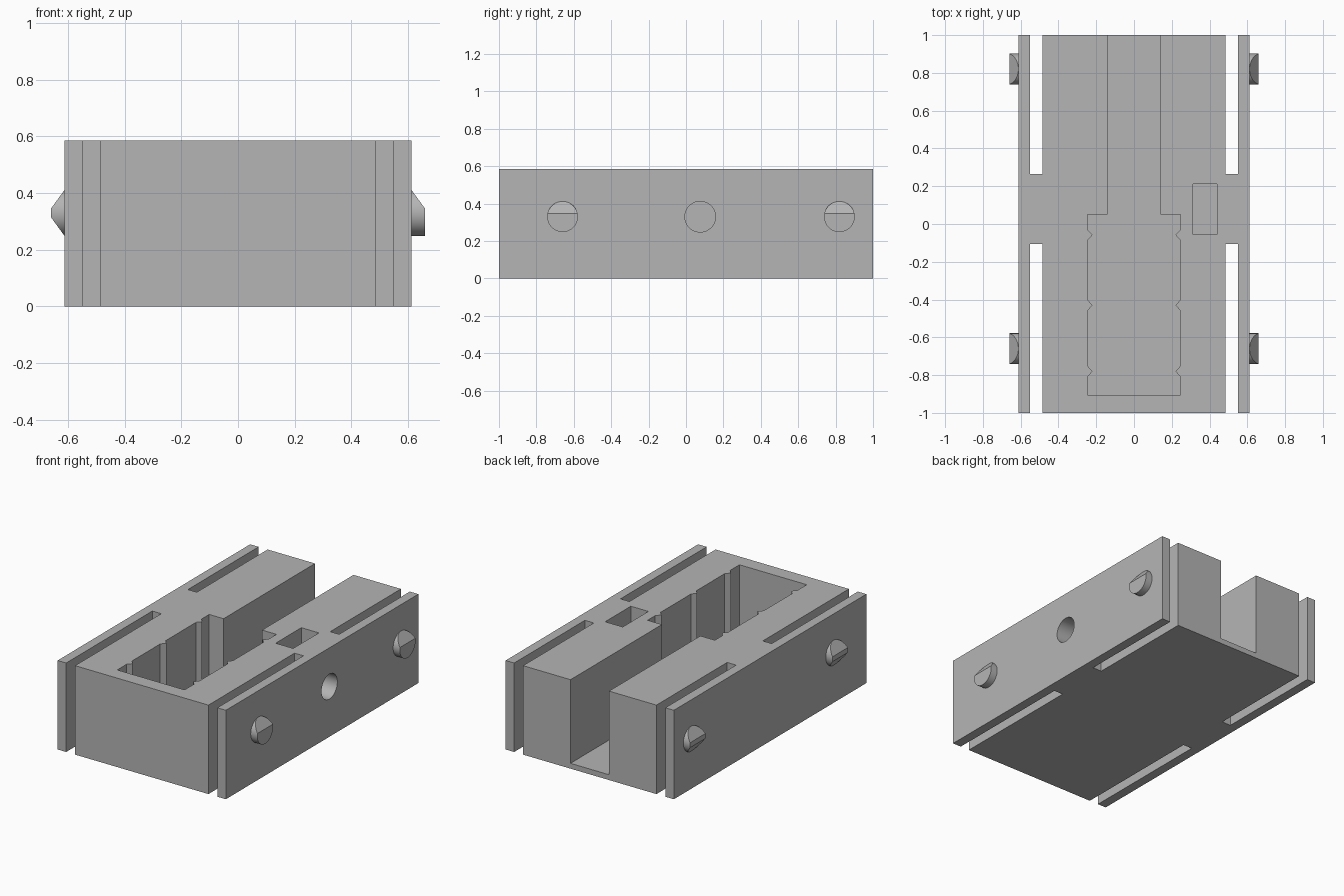
import bpy, bmesh, math
from mathutils import Matrix, Vector

if "Cube" in bpy.data.objects:
    bpy.data.objects.remove(bpy.data.objects["Cube"], do_unlink=True)

HEIGHT, FLOOR = 0.585, 0.035
SIDE, TIP = 0.612, 0.66          # outer wall face and stud end
STUD_Z, STUD_R = 0.33, 0.082

grey = bpy.data.materials.new("plain grey")
grey.use_nodes = True
GREY = (0.46, 0.46, 0.46, 1)
grey.diffuse_color = GREY
grey.node_tree.nodes["Principled BSDF"].inputs["Base Color"].default_value = GREY


def finish(name, bm):
    bmesh.ops.recalc_face_normals(bm, faces=bm.faces)
    mesh = bpy.data.meshes.new(name)
    bm.to_mesh(mesh)
    bm.free()
    mesh.materials.append(grey)
    obj = bpy.data.objects.new(name, mesh)
    bpy.context.collection.objects.link(obj)
    return obj


def prism(name, outline, z0, z1):
    """Extrude a plan outline upward."""
    bm = bmesh.new()
    face = bm.faces.new([bm.verts.new((x, y, z0)) for x, y in outline])
    new = bmesh.ops.extrude_face_region(bm, geom=[face])["geom"]
    bmesh.ops.translate(bm, vec=(0, 0, z1 - z0),
                        verts=[v for v in new if isinstance(v, bmesh.types.BMVert)])
    return finish(name, bm)


def rect(x0, x1, y0, y1):
    return [(x0, y0), (x1, y0), (x1, y1), (x0, y1)]


def rod_mesh(x0, x1, y, radius):
    """Cylinder lying along x."""
    bm = bmesh.new()
    bmesh.ops.create_cone(
        bm, cap_ends=True, segments=48, radius1=radius, radius2=radius, depth=x1 - x0,
        matrix=Matrix.Translation(((x0 + x1) / 2, y, STUD_Z)) @ Matrix.Rotation(math.pi / 2, 4, 'Y'))
    return bm


def smooth(obj):
    bpy.ops.object.select_all(action='DESELECT')
    obj.select_set(True)
    bpy.context.view_layer.objects.active = obj
    bpy.ops.object.shade_smooth_by_angle(angle=math.radians(30))


def cut(target, cutter):
    mod = target.modifiers.new(cutter.name, 'BOOLEAN')
    mod.operation = 'DIFFERENCE'
    mod.solver = 'EXACT'
    mod.object = cutter
    bpy.context.view_layer.objects.active = target
    bpy.ops.object.modifier_apply(modifier=mod.name)
    bpy.data.objects.remove(cutter, do_unlink=True)


# Body with slots separating the thin side walls
half = [(0.485, -1), (0.485, -0.105), (0.55, -0.105), (0.55, -1), (SIDE, -1),
        (SIDE, 1), (0.55, 1), (0.55, 0.265), (0.485, 0.265), (0.485, 1)]
body = prism("body", half + [(-x, y) for x, y in reversed(half)], 0, HEIGHT)

# Main pocket with small vertical ridges, opening into the rear channel
wall = [(0.245, -0.905)]
for y in (-0.78, -0.43, -0.058):
    wall += [(0.245, y - 0.028), (0.22, y), (0.245, y + 0.028)]
wall += [(0.245, 0.05), (0.14, 0.05), (0.14, 1.1)]
cut(body, prism("pocket_cutter", wall + [(-x, y) for x, y in reversed(wall)], FLOOR, 1))

# Small side pocket and the round hole leading into it
cut(body, prism("side_pocket_cutter", rect(0.312, 0.44, -0.055, 0.212), FLOOR, 1))
cut(body, finish("hole_cutter", rod_mesh(0.4, 0.7, 0.076, STUD_R)))
smooth(body)


def stud(name, side, y, slopes):
    """Round stud whose end is cut by sloping planes."""
    bm = rod_mesh(SIDE - 0.005, TIP, y, STUD_R)
    for s in slopes:
        cut_geom = bmesh.ops.bisect_plane(
            bm, geom=bm.verts[:] + bm.edges[:] + bm.faces[:],
            plane_co=(SIDE, y, STUD_Z + s * STUD_R),
            plane_no=Vector((0.066, 0, s * (TIP - SIDE))).normalized(),
            clear_outer=True)["geom_cut"]
        bmesh.ops.edgeloop_fill(bm, edges=[e for e in cut_geom if isinstance(e, bmesh.types.BMEdge)])
    if side < 0:
        bmesh.ops.scale(bm, vec=(-1, 1, 1), verts=bm.verts)
    smooth(finish(name, bm))


# Left studs slope on top only, right studs slope on top and below
for end, y in (("front", -0.66), ("back", 0.82)):
    stud("left_" + end + "_stud", 1, y, (1,))
    stud("right_" + end + "_stud", -1, y, (1, -1))
